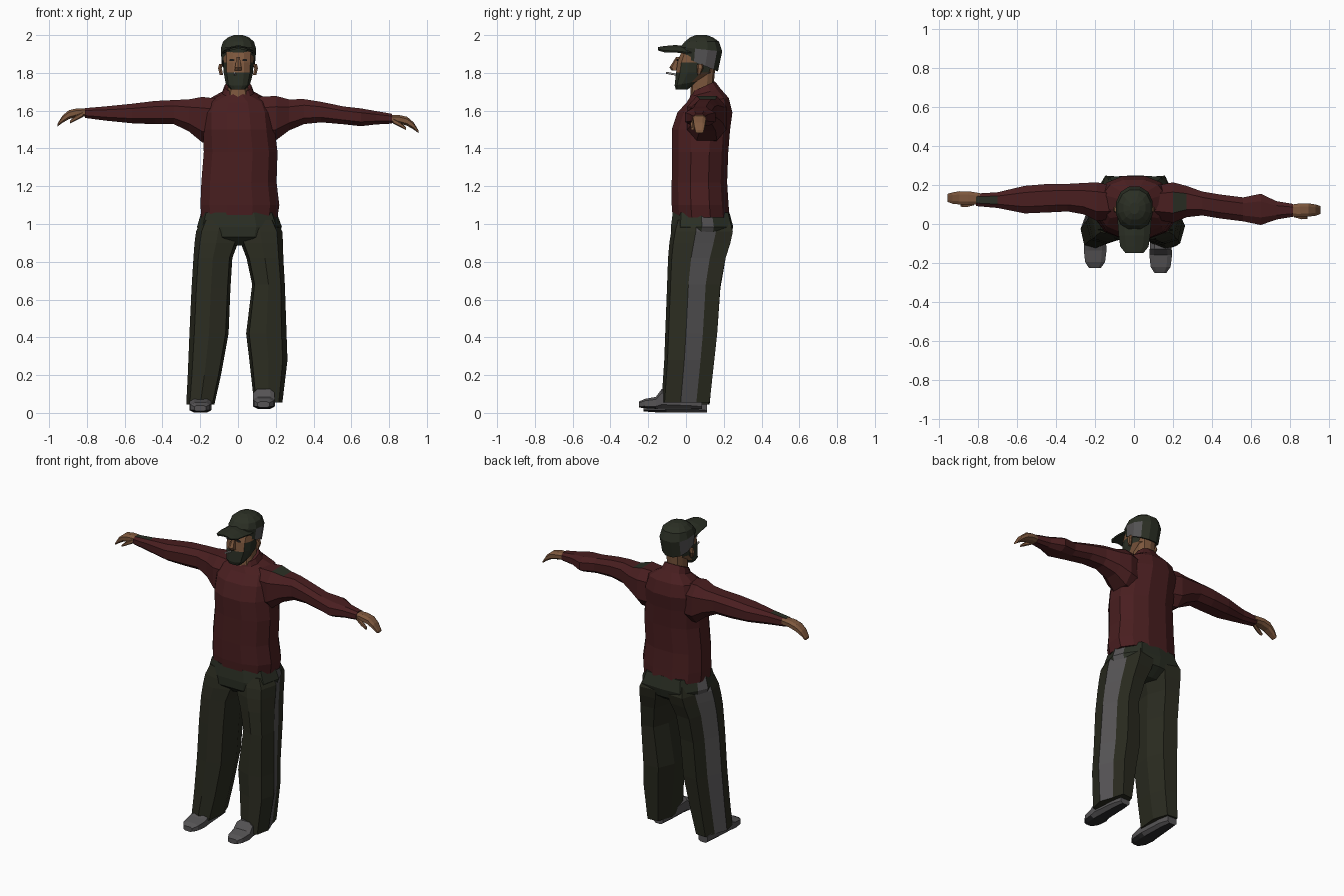
import bpy, bmesh, math


def material(name, r, g, b):
    m = bpy.data.materials.new(name)
    m.diffuse_color = (r, g, b, 1)
    return m


RED = material("dark red cloth", 0.066, 0.0130, 0.0140)
OLIVE = material("olive cloth", 0.0235, 0.0245, 0.0145)
GREEN = material("dark green", 0.0235, 0.0280, 0.0175)
GREY = material("grey", 0.092, 0.088, 0.091)
SKIN = material("skin", 0.205, 0.096, 0.047)
WHITE = material("off white", 0.55, 0.53, 0.50)
DARK = material("dark sole", 0.025, 0.025, 0.026)


def finish(name, bm, mats, paint=None):
    bmesh.ops.recalc_face_normals(bm, faces=bm.faces)
    bm.normal_update()
    if paint:
        for f in bm.faces:
            f.material_index = paint(f.calc_center_median(), f.normal)
    me = bpy.data.meshes.new(name)
    bm.to_mesh(me)
    bm.free()
    for m in mats:
        me.materials.append(m)
    ob = bpy.data.objects.new(name, me)
    bpy.context.collection.objects.link(ob)
    return ob


def rounded(n, power):
    """Unit outline of a rounded ring with n corners."""
    pts = []
    for i in range(n):
        w = 2 * math.pi * (i + 0.5) / n
        pts.append([math.copysign(abs(k) ** power, k) for k in (math.cos(w), math.sin(w))])
    return pts


def loft(name, axis, rings, mats, n=12, power=0.75, outline=None, stripe=(), paint=None):
    """Skin of rings (position, u0, u1, v0, v1[, tilt]) along an axis."""
    bm = bmesh.new()
    outline = outline or rounded(n, power)
    n = len(outline)
    loops = []
    for a, u0, u1, v0, v1, *t in rings:
        loop = []
        for c, s in outline:
            u = (u0 + u1) / 2 + c * (u1 - u0) / 2
            v = (v0 + v1) / 2 + s * (v1 - v0) / 2
            p = a + (t[0] * s if t else 0)
            loop.append(bm.verts.new({"x": (p, u, v), "y": (u, p, v), "z": (u, v, p)}[axis]))
        loops.append(loop)
    for A, B in zip(loops, loops[1:]):
        for i in range(n):
            j = (i + 1) % n
            f = bm.faces.new((A[i], A[j], B[j], B[i]))
            f.material_index = int(i in stripe)
    bm.faces.new(loops[0])
    bm.faces.new(loops[-1])
    return finish(name, bm, mats, paint)


# Jacket body and collar
loft("jacket", "z", [
    (1.035, -0.20, 0.215, -0.075, 0.235), (1.10, -0.205, 0.225, -0.08, 0.23),
    (1.22, -0.20, 0.21, -0.08, 0.222), (1.38, -0.187, 0.215, -0.078, 0.228),
    (1.50, -0.19, 0.20, -0.08, 0.238), (1.59, -0.19, 0.19, -0.05, 0.25),
    (1.655, -0.165, 0.165, 0.0, 0.23, 0.012), (1.695, -0.085, 0.085, 0.02, 0.185, 0.022),
    (1.728, -0.072, 0.072, 0.033, 0.155, 0.028)], [RED], power=0.85)

# Sleeves, each with a small green patch on top
loft("right_sleeve", "x", [
    (0.10, 0.02, 0.20, 1.42, 1.68), (0.20, 0.0, 0.22, 1.435, 1.685),
    (0.27, 0.03, 0.20, 1.49, 1.665), (0.35, 0.04, 0.17, 1.525, 1.665),
    (0.44, 0.025, 0.155, 1.535, 1.65), (0.56, 0.01, 0.14, 1.525, 1.625),
    (0.65, -0.01, 0.16, 1.515, 1.615), (0.73, 0.02, 0.12, 1.525, 1.60),
    (0.815, 0.035, 0.105, 1.53, 1.585)], [RED, GREEN], n=8,
    paint=lambda c, n: int(0.2 < c.x < 0.27 and n.z > 0.8))
loft("left_sleeve", "x", [
    (-0.10, 0.02, 0.20, 1.42, 1.67), (-0.19, 0.01, 0.22, 1.425, 1.68),
    (-0.26, 0.045, 0.215, 1.485, 1.665), (-0.34, 0.06, 0.21, 1.525, 1.66),
    (-0.44, 0.055, 0.21, 1.525, 1.655), (-0.56, 0.05, 0.20, 1.53, 1.64),
    (-0.70, 0.08, 0.165, 1.545, 1.625), (-0.81, 0.09, 0.158, 1.56, 1.615)],
    [RED, GREEN], n=8, paint=lambda c, n: int(-0.8 < c.x < -0.7 and n.z > 0.8))


# Hands: drooping palm with fingers, and a thumb
def hand(side, s, y, z):
    loft(side + "_hand", "x", [
        (s * 0.79, y - 0.03, y + 0.03, z - 0.022, z + 0.022),
        (s * 0.85, y - 0.035, y + 0.04, z - 0.025, z + 0.022),
        (s * 0.895, y - 0.032, y + 0.04, z - 0.038, z + 0.012),
        (s * 0.93, y - 0.028, y + 0.034, z - 0.058, z - 0.018),
        (s * 0.955, y - 0.018, y + 0.026, z - 0.076, z - 0.06)], [SKIN], n=8)
    loft(side + "_thumb", "x", [
        (s * 0.82, y - 0.035, y - 0.005, z - 0.025, z + 0.005),
        (s * 0.86, y - 0.045, y - 0.02, z - 0.045, z - 0.018),
        (s * 0.89, y - 0.042, y - 0.025, z - 0.06, z - 0.045)], [SKIN], n=6)


hand("right", 1, 0.068, 1.557)
hand("left", -1, 0.13, 1.592)

# Trousers: hips and two legs with a side stripe just behind the outer ridge
half = [(1, 0.0), (0.88, 0.38), (0.6, 0.95)]
HIPS = half + [(0, 1)] + [(-x, y) for x, y in reversed(half)] + [
    (-0.87, -0.7), (-0.4, -1), (0.4, -1), (0.87, -0.7)]
loft("hips", "z", [
    (0.885, -0.10, 0.11, -0.03, 0.17), (0.93, -0.20, 0.21, -0.078, 0.235),
    (0.985, -0.217, 0.232, -0.08, 0.25), (1.06, -0.195, 0.205, -0.07, 0.23)],
    [GREEN, GREY], outline=HIPS, stripe=(0, 5))
LEG = [(1, -0.2), (0.6, 0.45), (0.35, 1), (-0.6, 0.95), (-1, 0.2), (-0.85, -0.8),
       (0, -1), (0.75, -0.87)]


def leg(side, s, rings):
    loft(side + "_leg", "z", rings, [OLIVE, GREY],
         outline=[(s * x, y) for x, y in LEG], stripe=(0,))


leg("right", 1, [
    (0.055, 0.085, 0.235, -0.13, 0.125), (0.28, 0.06, 0.262, -0.115, 0.15),
    (0.42, 0.043, 0.257, -0.11, 0.165), (0.68, 0.075, 0.248, -0.10, 0.182),
    (0.82, 0.045, 0.24, -0.095, 0.21), (0.90, 0.014, 0.238, -0.088, 0.235),
    (0.96, 0.0, 0.235, -0.078, 0.248), (1.02, 0.0, 0.205, -0.06, 0.225)])
leg("left", -1, [
    (0.045, -0.274, -0.125, -0.125, 0.125), (0.20, -0.266, -0.09, -0.115, 0.14),
    (0.42, -0.257, -0.05, -0.105, 0.165), (0.66, -0.246, -0.04, -0.10, 0.182),
    (0.82, -0.236, -0.03, -0.095, 0.21), (0.90, -0.23, 0.0, -0.088, 0.235),
    (0.96, -0.222, 0.012, -0.078, 0.248), (1.02, -0.195, 0.01, -0.06, 0.225)])


# Shoes with dark soles
def shoe(side, x, y, z, tongue):
    loft(side + "_shoe", "y", [
        (y, x - 0.035, x + 0.03, z + 0.008, z + 0.04),
        (y + 0.03, x - 0.055, x + 0.052, z + 0.004, z + 0.055),
        (y + 0.09, x - 0.062, x + 0.06, z, z + 0.066),
        (y + 0.122, x - 0.06, x + 0.058, z, z + tongue),
        (y + 0.27, x - 0.048, x + 0.048, z, z + 0.085),
        (y + 0.335, x - 0.035, x + 0.035, z, z + 0.06)], [GREY, DARK],
        n=8, power=0.6, paint=lambda c, n: int(n.z < -0.8))


shoe("right", 0.138, -0.25, 0.02, 0.11)
shoe("left", -0.198, -0.225, 0.0, 0.08)

# Neck and head with a painted beard and sideburns
loft("neck", "z", [(1.64, -0.065, 0.065, 0.02, 0.15), (1.72, -0.055, 0.055, 0.025, 0.145),
                   (1.83, -0.06, 0.06, 0.03, 0.155)], [SKIN], n=10)
loft("head", "z", [
    (1.712, -0.04, 0.04, -0.055, 0.01), (1.745, -0.066, 0.066, -0.062, 0.07, 0.012),
    (1.802, -0.078, 0.082, -0.055, 0.145), (1.855, -0.08, 0.084, -0.048, 0.155),
    (1.93, -0.08, 0.084, -0.02, 0.165)], [SKIN, GREEN],
    paint=lambda c, n: int(c.z < 1.80 and c.y < 0.07 or abs(n.x) > 0.9 and c.z < 1.86))
loft("nose", "z", [(1.812, -0.02, 0.022, -0.075, -0.03), (1.828, -0.018, 0.02, -0.088, -0.03),
                   (1.885, -0.008, 0.01, -0.052, -0.03)], [SKIN], n=6)
for s, side in ((1, "right"), (-1, "left")):
    loft(side + "_ear", "z", [
        (1.79, s * 0.088 - 0.01, s * 0.088 + 0.01, 0.06, 0.075),
        (1.825, s * 0.096 - 0.011, s * 0.096 + 0.011, 0.058, 0.092),
        (1.848, s * 0.09 - 0.01, s * 0.09 + 0.01, 0.06, 0.088)], [SKIN], n=6)
    loft(side + "_eye", "y", [
        (-0.051, s * 0.034 - 0.012, s * 0.034 + 0.016, 1.862, 1.874),
        (-0.043, s * 0.034 - 0.012, s * 0.034 + 0.016, 1.862, 1.874)], [DARK], n=6)

# Cigarette
loft("cigarette", "y", [(-0.105, -0.024, -0.013, 1.795, 1.806),
                        (-0.045, -0.021, -0.010, 1.784, 1.795)], [WHITE], n=6)

# Cap crown with grey side patches
loft("cap", "z", [
    (1.848, -0.088, 0.092, -0.028, 0.172, -0.042), (1.925, -0.094, 0.099, -0.032, 0.195, -0.012),
    (1.965, -0.082, 0.087, -0.01, 0.178), (1.988, -0.055, 0.06, 0.02, 0.145),
    (2.0, -0.022, 0.026, 0.05, 0.11)], [GREEN, GREY], power=0.9,
    paint=lambda c, n: int(abs(n.x) > 0.7 and c.z < 1.94 and c.y > 0.05))

# Cap brim: arched plate narrowing toward the front
bm = bmesh.new()
rows = []
for y, w, z in ((0.03, 0.085, 1.938), (-0.06, 0.078, 1.942), (-0.115, 0.07, 1.937), (-0.147, 0.045, 1.932)):
    rows.append([bm.verts.new((0.002 + k * w, y, z - 0.035 * (k * w / 0.085) ** 2))
                 for k in (-1, -0.6, 0, 0.6, 1)])
for A, B in zip(rows, rows[1:]):
    for i in range(4):
        bm.faces.new((A[i], B[i], B[i + 1], A[i + 1]))
brim = finish("cap_brim", bm, [GREEN])
thick = brim.modifiers.new("thickness", "SOLIDIFY")
thick.thickness = 0.01
thick.offset = 0
